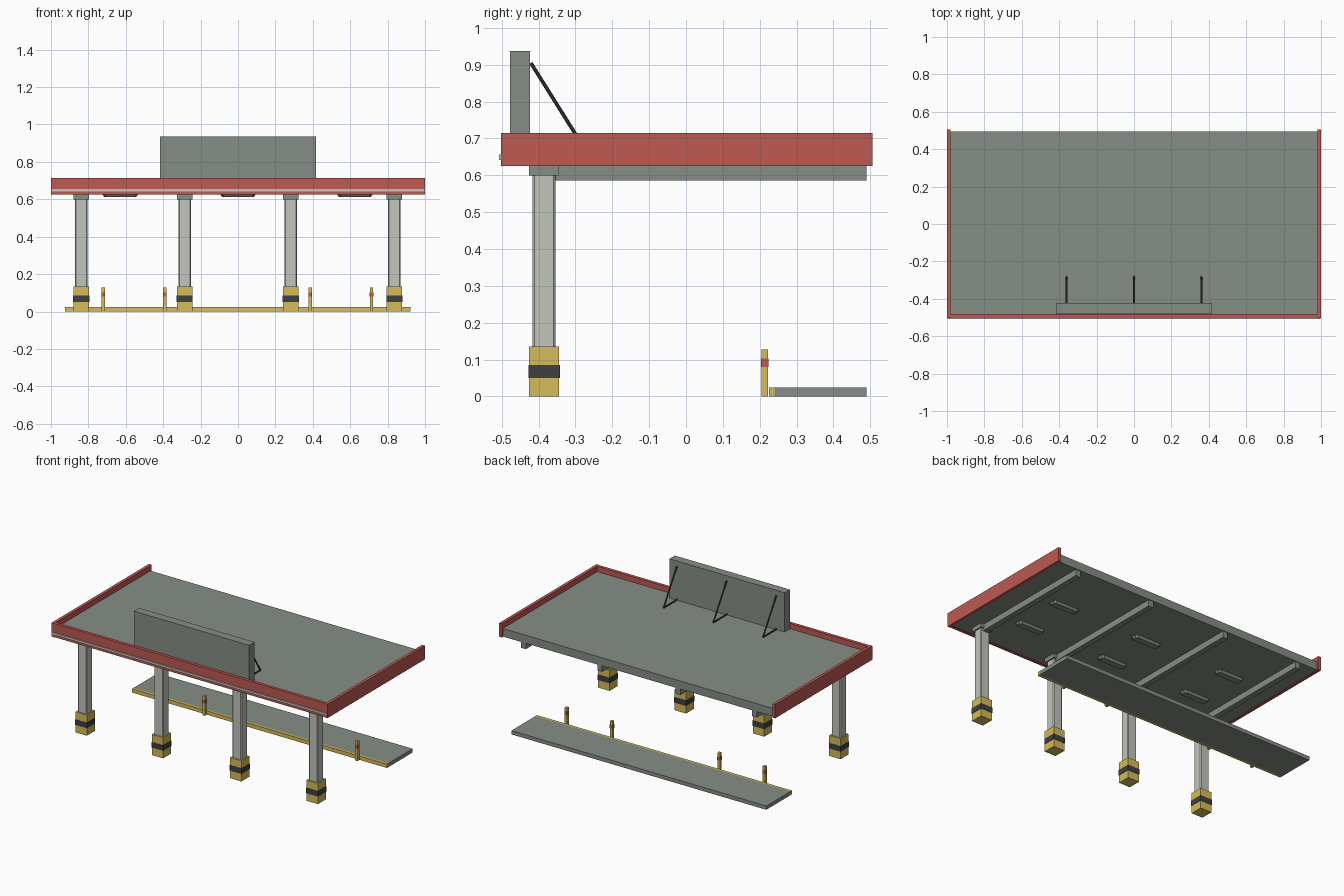
import bpy
import bmesh
from mathutils import Vector

cube = bpy.data.objects.get("Cube")
if cube:
    bpy.data.objects.remove(cube, do_unlink=True)


def material(name, rgb):
    m = bpy.data.materials.new(name)
    m.use_nodes = True
    m.diffuse_color = (*rgb, 1)
    node = next(n for n in m.node_tree.nodes if n.type == 'BSDF_PRINCIPLED')
    node.inputs["Base Color"].default_value = (*rgb, 1)
    return m


GREY = material("slate grey", (0.24, 0.27, 0.24))
PALE = material("pale concrete", (0.54, 0.56, 0.51))
RED = material("brick red", (0.51, 0.10, 0.085))
YELLOW = material("safety yellow", (0.67, 0.50, 0.10))
DARK = material("charcoal", (0.048, 0.05, 0.054))


def finish(name, bm, mat):
    mesh = bpy.data.meshes.new(name)
    bm.to_mesh(mesh)
    bm.free()
    mesh.materials.append(mat)
    ob = bpy.data.objects.new(name, mesh)
    bpy.context.scene.collection.objects.link(ob)
    return ob


def box(name, x, y, z, mat, bevel=0.0, taper=0.0):
    """Box from three (low, high) ranges; taper shrinks the underside."""
    bm = bmesh.new()
    bmesh.ops.create_cube(bm, size=1)
    for v in bm.verts:
        low = v.co.z < 0
        for i, (a, b) in enumerate((x, y, z)):
            side = 1 if v.co[i] > 0 else -1
            v.co[i] = b if side > 0 else a
            if low and i < 2:
                v.co[i] -= side * taper
    if bevel:
        upright = [e for e in bm.edges
                   if abs(e.verts[0].co.z - e.verts[1].co.z) > 0.01]
        bmesh.ops.bevel(bm, geom=upright, offset=bevel, segments=1, affect='EDGES')
    return finish(name, bm, mat)


def around(c, half):
    return (c - half, c + half)


def rod(name, start, end, radius, mat):
    a, b = Vector(start), Vector(end)
    bm = bmesh.new()
    bmesh.ops.create_cone(bm, cap_ends=True, segments=8, radius1=radius,
                          radius2=radius, depth=(b - a).length)
    ob = finish(name, bm, mat)
    ob.location = (a + b) / 2
    ob.rotation_mode = 'QUATERNION'
    ob.rotation_quaternion = (b - a).to_track_quat('Z', 'Y')
    return ob


# Canopy roof and red fascia on three sides
box("roof_slab", (-0.98, 0.98), (-0.48, 0.495), (0.627, 0.68), GREY)
box("fascia_front", (-0.98, 0.98), (-0.5, -0.48), (0.625, 0.715), RED)
box("fascia_right", (-1, -0.98), (-0.502, 0.506), (0.625, 0.715), RED)
box("fascia_left", (0.98, 1), (-0.502, 0.506), (0.625, 0.715), RED)
box("fascia_stripe", (-0.998, 0.998), (-0.507, -0.5), (0.642, 0.656), PALE)

# Sign board with rear braces
box("sign_board", (-0.418, 0.416), (-0.478, -0.423), (0.68, 0.937), GREY)
for x in (-0.36, 0, 0.36):
    rod("sign_brace", (x, -0.421, 0.905), (x, -0.283, 0.685), 0.005, DARK)
    rod("brace_foot", (x, -0.283, 0.685), (x, -0.423, 0.685), 0.005, DARK)

# Columns, caps, protective bases and roof beams
for x in (-0.838, -0.285, 0.282, 0.836):
    mid = -0.385
    box("column", around(x, 0.033), around(mid, 0.031), (0.13, 0.6), PALE, bevel=0.005)
    box("column_cap", around(x, 0.041), around(mid, 0.041), (0.6, 0.627), GREY)
    box("column_base", around(x, 0.041), around(mid, 0.041), (0, 0.135), YELLOW)
    box("base_band", around(x, 0.043), around(mid, 0.043), (0.05, 0.085), DARK)
    box("roof_beam", around(x, 0.018), (-0.355, 0.49), (0.586, 0.627), GREY)

# Ceiling light housings
for x in (-0.63, 0, 0.625):
    for y in (-0.2, 0.11):
        box("ceiling_light", around(x, 0.096), around(y, 0.03), (0.613, 0.627),
            GREY, bevel=0.01, taper=0.01)

# Raised walkway with painted curb and bollards
box("walkway", (-0.925, 0.922), (0.24, 0.49), (0, 0.025), GREY)
box("curb_edge", (-0.925, 0.922), (0.225, 0.24), (0, 0.025), YELLOW)
for x in (-0.72, -0.392, 0.386, 0.714):
    box("bollard", around(x, 0.009), around(0.214, 0.009), (0, 0.128), YELLOW)
    box("bollard_band", around(x, 0.01), around(0.214, 0.01), (0.08, 0.103), RED)
